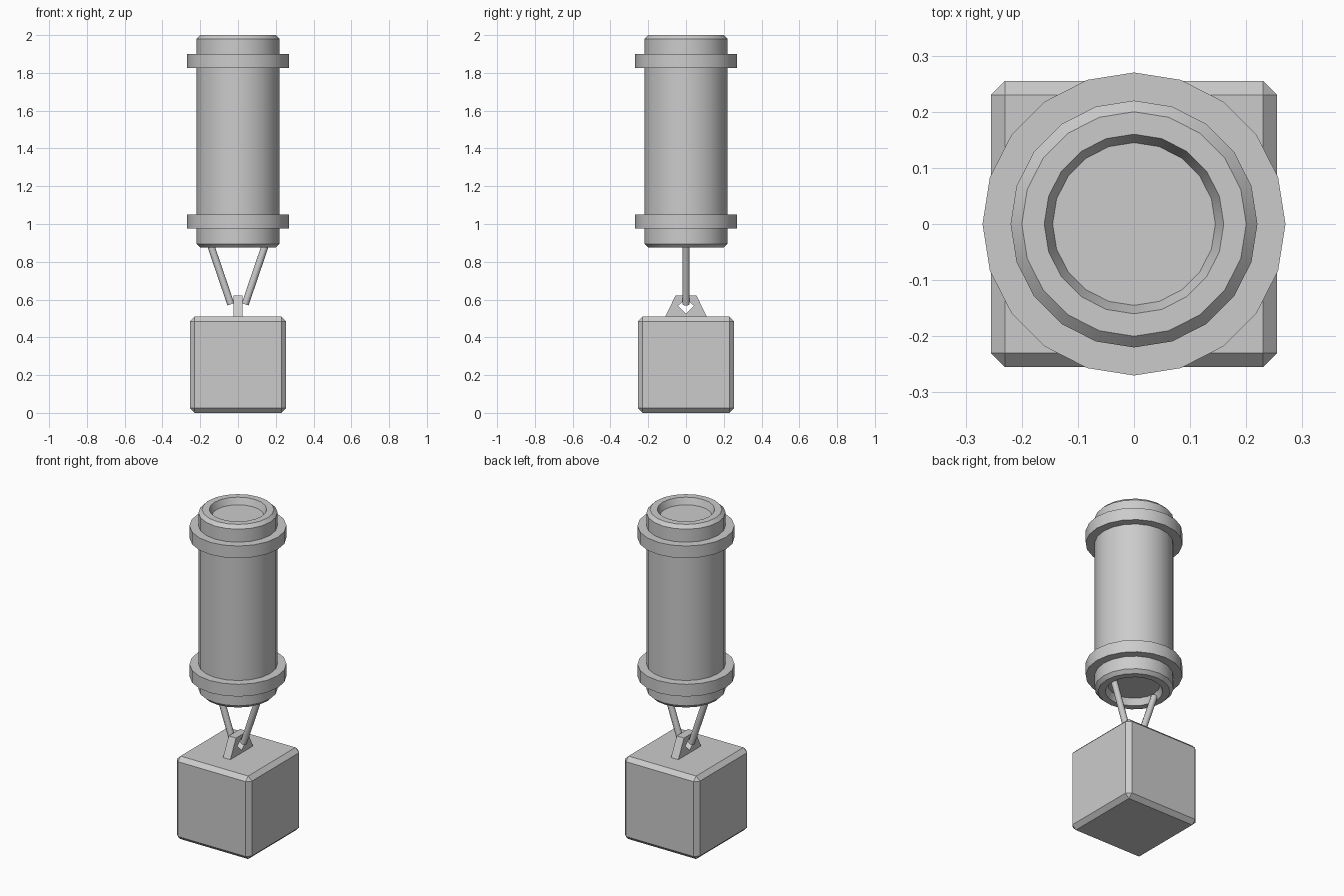
import bpy, bmesh, math
from mathutils import Vector

if "Cube" in bpy.data.objects:
    bpy.data.objects.remove(bpy.data.objects["Cube"])


def make_object(name, bm, smooth=False):
    bmesh.ops.recalc_face_normals(bm, faces=bm.faces)
    mesh = bpy.data.meshes.new(name)
    bm.to_mesh(mesh)
    bm.free()
    obj = bpy.data.objects.new(name, mesh)
    bpy.context.collection.objects.link(obj)
    if smooth:
        bpy.ops.object.select_all(action='DESELECT')
        obj.select_set(True)
        bpy.context.view_layer.objects.active = obj
        bpy.ops.object.shade_smooth_by_angle(angle=math.radians(25))
    return obj


def lathe(name, profile, sides=20):
    """Spin (radius, z) points around z, capping both ends."""
    bm = bmesh.new()
    rings = []
    for r, z in profile:
        rings.append([bm.verts.new((r * math.cos(2 * math.pi * i / sides),
                                    r * math.sin(2 * math.pi * i / sides), z))
                      for i in range(sides)])
    for a, b in zip(rings, rings[1:]):
        for i in range(sides):
            j = (i + 1) % sides
            bm.faces.new((a[i], a[j], b[j], b[i]))
    bm.faces.new(rings[0])
    bm.faces.new(rings[-1])
    return make_object(name, bm, True)


def rod(name, start, end, radius, sides=10):
    start, end = Vector(start), Vector(end)
    bm = bmesh.new()
    bmesh.ops.create_cone(bm, cap_ends=True, segments=sides, radius1=radius,
                          radius2=radius, depth=(end - start).length)
    rot = (end - start).to_track_quat('Z', 'Y').to_matrix().to_4x4()
    rot.translation = (start + end) / 2
    bmesh.ops.transform(bm, matrix=rot, verts=bm.verts)
    obj = make_object(name, bm)
    bpy.ops.object.select_all(action='DESELECT')
    obj.select_set(True)
    bpy.context.view_layer.objects.active = obj
    bpy.ops.object.shade_smooth_by_angle(angle=math.radians(40))


# Cylinder with collars and recessed ends, mirrored about its mid height
MID = 1.4375
half = [(0.145, 1.96), (0.16, 2.0), (0.20, 2.0), (0.22, 1.98),
        (0.22, 1.90), (0.27, 1.90), (0.27, 1.825), (0.22, 1.825)]
lathe("cylinder_body", half + [(r, 2 * MID - z) for r, z in reversed(half)])

# Bevelled weight block
bm = bmesh.new()
bmesh.ops.create_cube(bm, size=0.51)
bmesh.ops.translate(bm, vec=(0, 0, 0.255), verts=bm.verts)
bmesh.ops.bevel(bm, geom=bm.edges[:], offset=0.025, segments=1, affect='EDGES')
make_object("weight_block", bm)

# Lug plate with a diamond hole, outer and inner loops paired by index
outer = [(0.115, 0.50), (0.055, 0.622), (-0.055, 0.622), (-0.115, 0.50)]
inner = [(0.042, 0.567), (0, 0.605), (-0.042, 0.567), (0, 0.526)]
bm = bmesh.new()
loops = [[bm.verts.new((x, y, z)) for y, z in pts]
         for pts in (outer, inner) for x in (-0.025, 0.025)]
lo, ro, li, ri = loops
for i in range(4):
    j = (i + 1) % 4
    for a, b in ((lo, ro), (li, ri), (lo, li), (ro, ri)):
        bm.faces.new((a[i], a[j], b[j], b[i]))
make_object("lug", bm)

# Two slanted hanger rods
for side, s in (("left", -1), ("right", 1)):
    rod(side + "_hanger_rod", (s * 0.038, 0, 0.575), (s * 0.147, 0, 0.895), 0.019)
